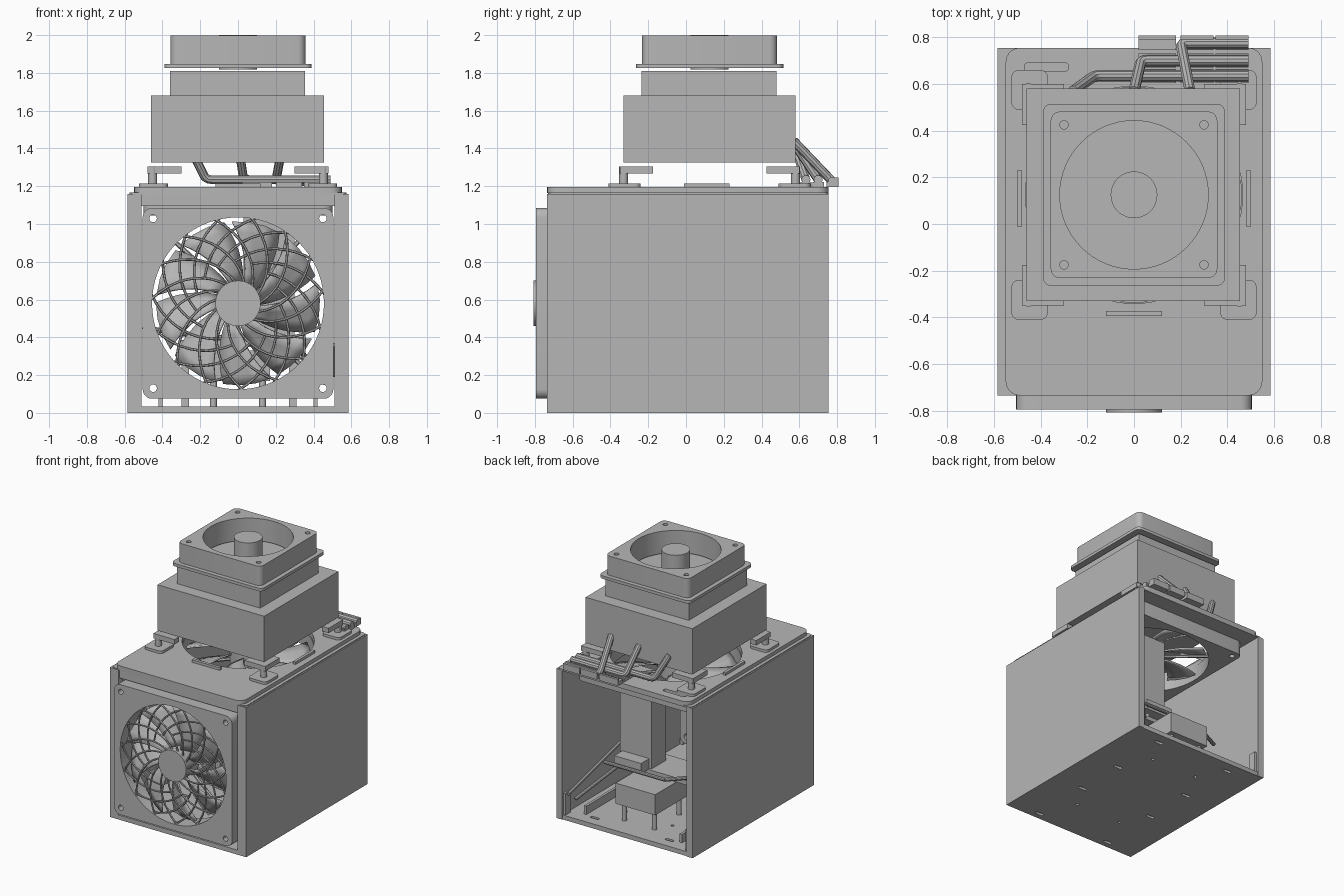
import bpy, bmesh, math
from mathutils import Matrix, Vector

cube = bpy.data.objects.get("Cube")
if cube:
    bpy.data.objects.remove(cube, do_unlink=True)

grey = bpy.data.materials.new("plain grey")
grey.use_nodes = True
COL = (0.47, 0.47, 0.47, 1)
grey.diffuse_color = COL
grey.node_tree.nodes["Principled BSDF"].inputs["Base Color"].default_value = COL
parts = []


def add(name, bm, matrix=None):
    """Finish a bmesh as a named object."""
    bmesh.ops.remove_doubles(bm, verts=bm.verts, dist=0.0001)
    bmesh.ops.recalc_face_normals(bm, faces=bm.faces)
    me = bpy.data.meshes.new(name)
    bm.to_mesh(me)
    bm.free()
    me.materials.clear()
    me.materials.append(grey)
    if matrix:
        me.transform(matrix)
    ob = bpy.data.objects.new(name, me)
    bpy.context.collection.objects.link(ob)
    parts.append(ob)
    return ob


def box(name, x0, x1, y0, y1, z0, z1):
    bm = bmesh.new()
    bmesh.ops.create_cube(bm, size=1)
    for v in bm.verts:
        v.co = ((x0 + x1) / 2 + v.co.x * (x1 - x0), (y0 + y1) / 2 + v.co.y * (y1 - y0),
                (z0 + z1) / 2 + v.co.z * (z1 - z0))
    return add(name, bm)


def from_curve(name, cu, matrix=None):
    tmp = bpy.data.objects.new(name + "_tmp", cu)
    bpy.context.collection.objects.link(tmp)
    bpy.context.view_layer.update()
    me = bpy.data.meshes.new_from_object(tmp.evaluated_get(bpy.context.evaluated_depsgraph_get()))
    bm = bmesh.new()
    bm.from_mesh(me)
    bpy.data.objects.remove(tmp, do_unlink=True)
    bpy.data.meshes.remove(me)
    bpy.data.curves.remove(cu)
    return add(name, bm, matrix)


def spline(cu, pts, closed):
    s = cu.splines.new("POLY")
    s.points.add(len(pts) - 1)
    for p, c in zip(s.points, pts):
        p.co = (c[0], c[1], c[2] if len(c) > 2 else 0, 1)
    s.use_cyclic_u = closed


def circle(cx, cy, r, n=48):
    return [(cx + r * math.cos(2 * math.pi * i / n), cy + r * math.sin(2 * math.pi * i / n)) for i in range(n)]


def rounded(x0, x1, y0, y1, r):
    out = []
    for i, (cx, cy) in enumerate([(x1 - r, y1 - r), (x0 + r, y1 - r), (x0 + r, y0 + r), (x1 - r, y0 + r)]):
        for k in range(6):
            a = math.pi / 2 * (i + k / 5)
            out.append((cx + r * math.cos(a), cy + r * math.sin(a)))
    return out


def plate(name, outline, holes, z0, z1, matrix=None):
    """Extruded outline with holes, between two heights."""
    cu = bpy.data.curves.new(name, "CURVE")
    cu.dimensions, cu.fill_mode = "2D", "BOTH"
    cu.extrude = (z1 - z0) / 2
    for loop in [outline] + holes:
        spline(cu, loop, True)
    m = Matrix.Translation((0, 0, (z0 + z1) / 2))
    return from_curve(name, cu, matrix @ m if matrix else m)


def tubes(name, paths, r, matrix=None, res=3):
    cu = bpy.data.curves.new(name, "CURVE")
    cu.dimensions, cu.bevel_depth, cu.bevel_resolution, cu.use_fill_caps = "3D", r, res, True
    for p in paths:
        spline(cu, p, False)
    return from_curve(name, cu, matrix)


def blades(name, n, r0, r1, width, sweep, z0, z1, matrix):
    """Ring of twisted, swept blades."""
    bm = bmesh.new()
    for b in range(n):
        rows = []
        for i in range(7):
            r = r0 + (r1 - r0) * i / 6
            rows.append([])
            for j in range(4):
                a = 2 * math.pi * b / n + sweep * i / 6 + width * j / 3
                rows[i].append(bm.verts.new((r * math.cos(a), r * math.sin(a), z0 + (z1 - z0) * j / 3)))
        for i in range(6):
            for j in range(3):
                bm.faces.new((rows[i][j], rows[i + 1][j], rows[i + 1][j + 1], rows[i][j + 1]))
    ob = add(name, bm, matrix)
    ob.modifiers.new("thickness", "SOLIDIFY").thickness = 0.012


def polar(r, a, z=0):
    return (r * math.cos(a), r * math.sin(a), z)


def corners(cx, cy, d, r):
    return [circle(cx + i * d, cy + j * d, r, 16) for i in (-1, 1) for j in (-1, 1)]


# Case: floor with slots, side walls with front flanges, top panel
slots = [rounded(x - 0.035, x + 0.035, y - 0.012, y + 0.012, 0.01)
         for x in (-0.32, 0.32) for y in (-0.68, -0.2, 0.2, 0.66)]
slots += [circle(x, y, 0.012, 12) for x in (-0.2, 0.2) for y in (-0.4, 0.45)]
plate("floor_panel", rounded(-0.55, 0.55, -0.735, 0.75, 0.02), slots, 0, 0.035)
for s, side in ((-1, "right"), (1, "left")):
    a, b = sorted((s * 0.535, s * 0.585))
    box(side + "_wall", a, b, -0.735, 0.755, 0, 1.16)
    a, b = sorted((s * 0.51, s * 0.56))
    box(side + "_front_flange", a, b, -0.735, -0.69, 0, 1.16)
    a, b = sorted((s * 0.515, s * 0.54))
    box(side + "_rear_catch", a, b, 0.68, 0.74, 0.03, 0.2)
    box(side + "_floor_rail", min(s * 0.4, s * 0.42), max(s * 0.4, s * 0.42), 0.1, 0.65, 0.035, 0.1)
C = 0.125
plate("top_panel", rounded(-0.55, 0.55, -0.735, 0.755, 0.06), [circle(0, C, 0.465, 64),
      rounded(-0.47, -0.28, 0.655, 0.69, 0.015)], 1.165, 1.195)
plate("top_panel_step", rounded(-0.575, 0.575, -0.73, 0.755, 0.03), [circle(0, C, 0.465, 64)], 1.155, 1.166)
box("front_top_rail", -0.52, 0.52, -0.725, -0.70, 1.095, 1.16)

# Raised strips on the top panel
for s in (-1, 1):
    box("side_strip", s * 0.49 - 0.011, s * 0.49 + 0.011, -0.01, 0.23, 1.19, 1.215)
box("front_strip", -0.12, 0.12, -0.395, -0.372, 1.19, 1.215)


# Fans: square frame, hub and blades, built facing local z
def fan(name, m, half, bore, hub, depth, blade_n, front):
    plate(name + "_frame", rounded(-half, half, -half, half, 0.05),
          [circle(0, 0, bore, 72)] + corners(0, 0, half * 0.89, 0.02), -depth, 0, m)
    plate(name + "_hub", circle(0, 0, hub), [], -depth, front, m)
    blades(name + "_blades", blade_n, hub * 0.95, bore * 0.95, 0.6, 0.35, -depth + 0.015, -0.045, m)
    tubes(name + "_struts", [[polar(hub * 0.5, a, -depth + 0.012), polar(bore + 0.02, a + 0.3, -depth + 0.012)]
                             for a in (0.5, 2.07, 3.64, 5.21)], 0.012, m, 1)


front = Matrix.Translation((0, -0.795, 0.58)) @ Matrix.Rotation(math.pi / 2, 4, "X")
fan("front_fan", front, 0.505, 0.455, 0.12, 0.15, 9, 0.012)
fan("top_fan", Matrix.Translation((0, C, 1.155)), 0.5, 0.46, 0.13, 0.11, 7, 0)

# Swirling front grille: inner spokes crossed by outer arcs
N = 15
inner, outer = [], []
for k in range(N):
    a = 2 * math.pi * k / N
    inner.append([polar(0.11 + 0.35 * t / 9, a + 1.0 * (t / 9) ** 0.8, -0.012) for t in range(10)])
    outer.append([polar(0.22 + 0.24 * t / 9, a - 1.15 * (t / 9) ** 0.8, -0.02) for t in range(10)])
tubes("grille_spokes", inner, 0.007, front, 1)
tubes("grille_arcs", outer, 0.007, front, 1)

# Corner mounting brackets: foot, post and angled arm
for sx in (-1, 1):
    for sy in (-1, 1):
        def bx(name, u0, u1, v0, v1, z0, z1):
            x, y = sorted((sx * u0, sx * u1)), sorted((C + sy * v0, C + sy * v1))
            return x + y, z0, z1
        (x0, x1, y0, y1), z0, z1 = bx("", 0.37, 0.525, 0.365, 0.535, 1.19, 1.215)
        plate("bracket_foot", rounded(x0, x1, y0, y1, 0.03), [], z0, z1)
        plate("bracket_post", circle(sx * 0.452, C + sy * 0.455, 0.024, 20), [], 1.21, 1.305)
        for u0, u1, v0, v1 in ((0.3, 0.48, 0.42, 0.475), (0.425, 0.48, 0.3, 0.475)):
            (x0, x1, y0, y1), z0, z1 = bx("", u0, u1, v0, v1, 1.267, 1.305)
            box("bracket_arm", x0, x1, y0, y1, z0, z1)

# Heat sink stack
box("heat_sink", -0.46, 0.455, -0.33, 0.58, 1.325, 1.68)
box("heat_sink_neck", -0.36, 0.355, -0.235, 0.48, 1.68, 1.81)

# Upper exhaust fan: flange, body with bore, hub
up = Matrix.Translation((0, C, 0))
plate("exhaust_flange", rounded(-0.39, 0.39, -0.39, 0.39, 0.035), [circle(0, 0, 0.318, 64)], 1.825, 1.848, up)
plate("exhaust_body", rounded(-0.357, 0.357, -0.357, 0.357, 0.04),
      [circle(0, 0, 0.318, 64)] + corners(0, 0, 0.3, 0.018), 1.848, 1.998, up)
plate("exhaust_hub", circle(0, 0, 0.1), [], 1.818, 2.0, up)

# Heat pipes and their clamp blocks
paths = [[(0.49, 0.635, 1.235), (-0.17, 0.635, 1.235), (-0.26, 0.57, 1.42)],
         [(0.49, 0.70, 1.235), (0.03, 0.70, 1.235), (0.0, 0.57, 1.43)],
         [(0.49, 0.775, 1.225), (0.2, 0.775, 1.225), (0.24, 0.57, 1.44)]]
for i, p in enumerate(paths):
    a, b, c = (Vector(q) for q in p)
    bend = [a] + [(b + (a - b).normalized() * 0.03).lerp(b, t).lerp(b.lerp(b + (c - b).normalized() * 0.03, t), t)
                  for t in (0, 0.25, 0.5, 0.75, 1)] + [c]
    tubes("heat_pipe", [bend], 0.024)
for x0, x1 in ((0.02, 0.18), (0.2, 0.34), (0.35, 0.49)):
    for y in (0.635, 0.70, 0.775):
        box("pipe_clamp", x0, x1, y - 0.03, y + 0.03, 1.195, 1.222)
    box("clamp_back", x0, x1, 0.79, 0.808, 1.195, 1.245)

# Interior: power unit on legs, tower, small module, rods
box("power_unit", -0.17, 0.17, 0.22, 0.62, 0.17, 0.33)
for x in (-0.13, 0.13):
    for y in (0.27, 0.57):
        plate("power_unit_leg", circle(x, y, 0.018, 16), [], 0.03, 0.18)
box("inner_tower", 0.03, 0.3, 0.2, 0.38, 0.38, 1.06)
box("small_module", 0.05, 0.28, 0.38, 0.48, 0.38, 0.46)
box("tower_shelf", -0.3, 0.32, 0.12, 0.4, 0.35, 0.385)
tubes("support_rods", [[(0.5, 0.73, 0.2), (0.5, 0.09, 0.36)], [(0.46, 0.7, 0.16), (0.3, 0.2, 0.37)],
                       [(0.35, 0.5, 0.4), (-0.17, 0.5, 0.4)], [(-0.17, 0.5, 0.4), (-0.5, 0.3, 0.45)]], 0.014)
for x in (-0.28, 0.29):
    box("shelf_leg", x - 0.02, x + 0.02, 0.15, 0.19, 0.03, 0.36)

# Smooth round surfaces, keep edges sharp
bpy.ops.object.select_all(action="DESELECT")
for ob in parts:
    ob.select_set(True)
bpy.context.view_layer.objects.active = parts[0]
bpy.ops.object.shade_smooth_by_angle(angle=math.radians(35))
